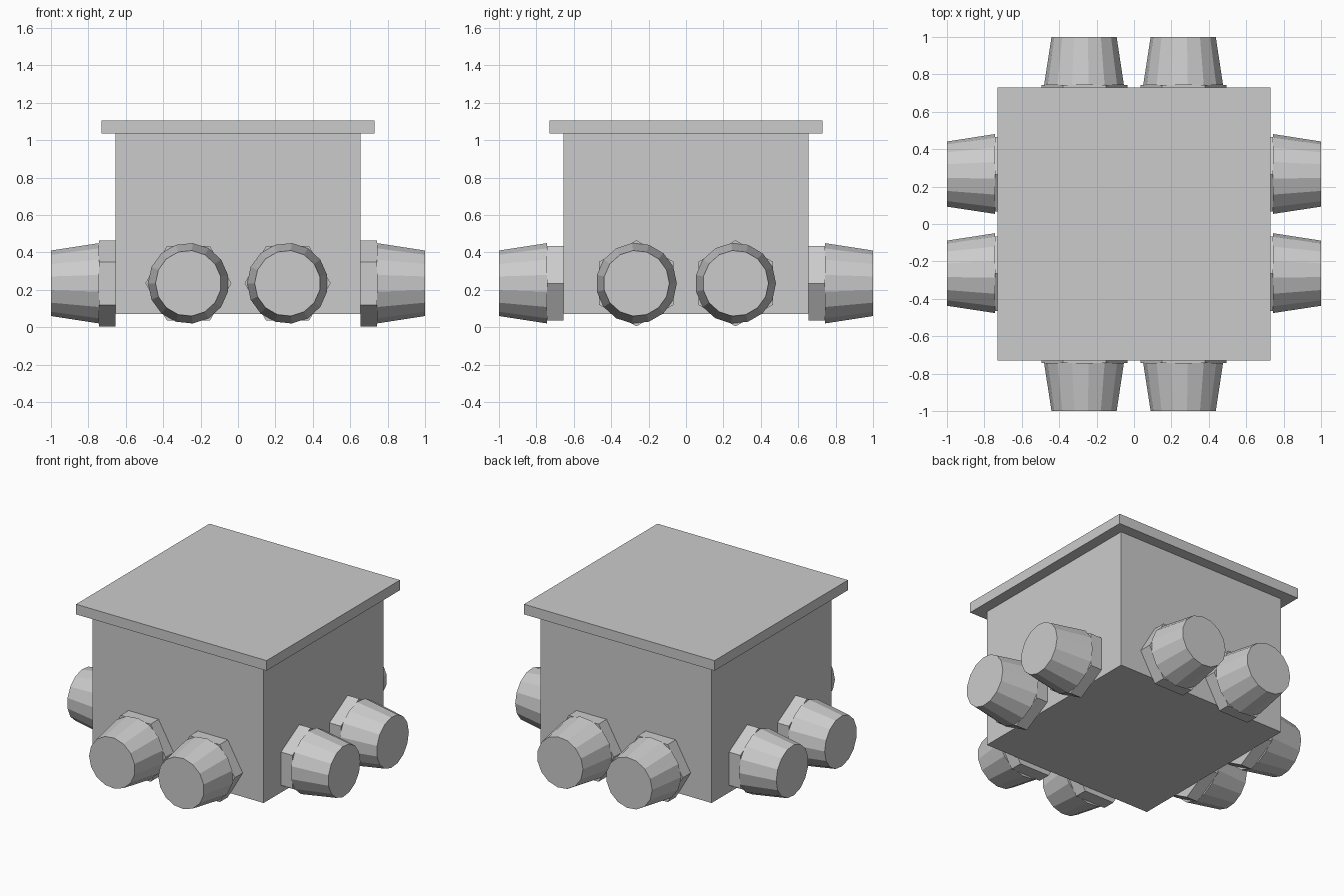
import bpy, bmesh
from math import cos, sin, pi
from mathutils import Vector

if "Cube" in bpy.data.objects:
    bpy.data.objects.remove(bpy.data.objects["Cube"])


def new_object(name, bm):
    bmesh.ops.recalc_face_normals(bm, faces=bm.faces[:])
    mesh = bpy.data.meshes.new(name)
    bm.to_mesh(mesh)
    bm.free()
    obj = bpy.data.objects.new(name, mesh)
    bpy.context.collection.objects.link(obj)
    return obj


def box(name, half, z0, z1):
    bm = bmesh.new()
    bmesh.ops.create_cube(bm, size=1)
    for v in bm.verts:
        v.co = (v.co.x * 2 * half, v.co.y * 2 * half, z0 + (v.co.z + 0.5) * (z1 - z0))
    return new_object(name, bm)


def frustum(name, sides, centre, axis, start, r0, r1, depth):
    """Closed frustum running along axis; first corner of each ring lies along start."""
    side = axis.cross(start)
    bm = bmesh.new()
    rings = []
    for r, d in ((r0, 0), (r1, depth)):
        rings.append([bm.verts.new(centre + axis * d
                                   + start * (r * cos(2 * pi * i / sides))
                                   + side * (r * sin(2 * pi * i / sides)))
                      for i in range(sides)])
    a, b = rings
    bm.faces.new(a)
    bm.faces.new(b)
    for i in range(sides):
        j = (i + 1) % sides
        bm.faces.new((a[i], a[j], b[j], b[i]))
    return new_object(name, bm)


# Enclosure and overhanging lid
box("box_body", 0.655, 0.07, 1.035)
box("box_lid", 0.73, 1.035, 1.105)

# Two cable glands per wall: hexagonal nut plus tapered cap
X, Y, Z = Vector((1, 0, 0)), Vector((0, 1, 0)), Vector((0, 0, 1))
walls = (("front", -Y, X, X, -X), ("back", Y, X, X, -X),
         ("right", X, Y, Z, Y), ("left", -X, Y, Z, Y))
for wall, out, along, nut_corner, cap_corner in walls:
    for n, s in enumerate((-0.265, 0.265), 1):
        base = along * s + Z * 0.235
        frustum(f"{wall}_gland_nut_{n}", 6, base + out * 0.655, out,
                nut_corner, 0.23, 0.23, 0.087)
        frustum(f"{wall}_gland_cap_{n}", 15, base + out * 0.742, out,
                cap_corner, 0.216, 0.176, 0.258)
